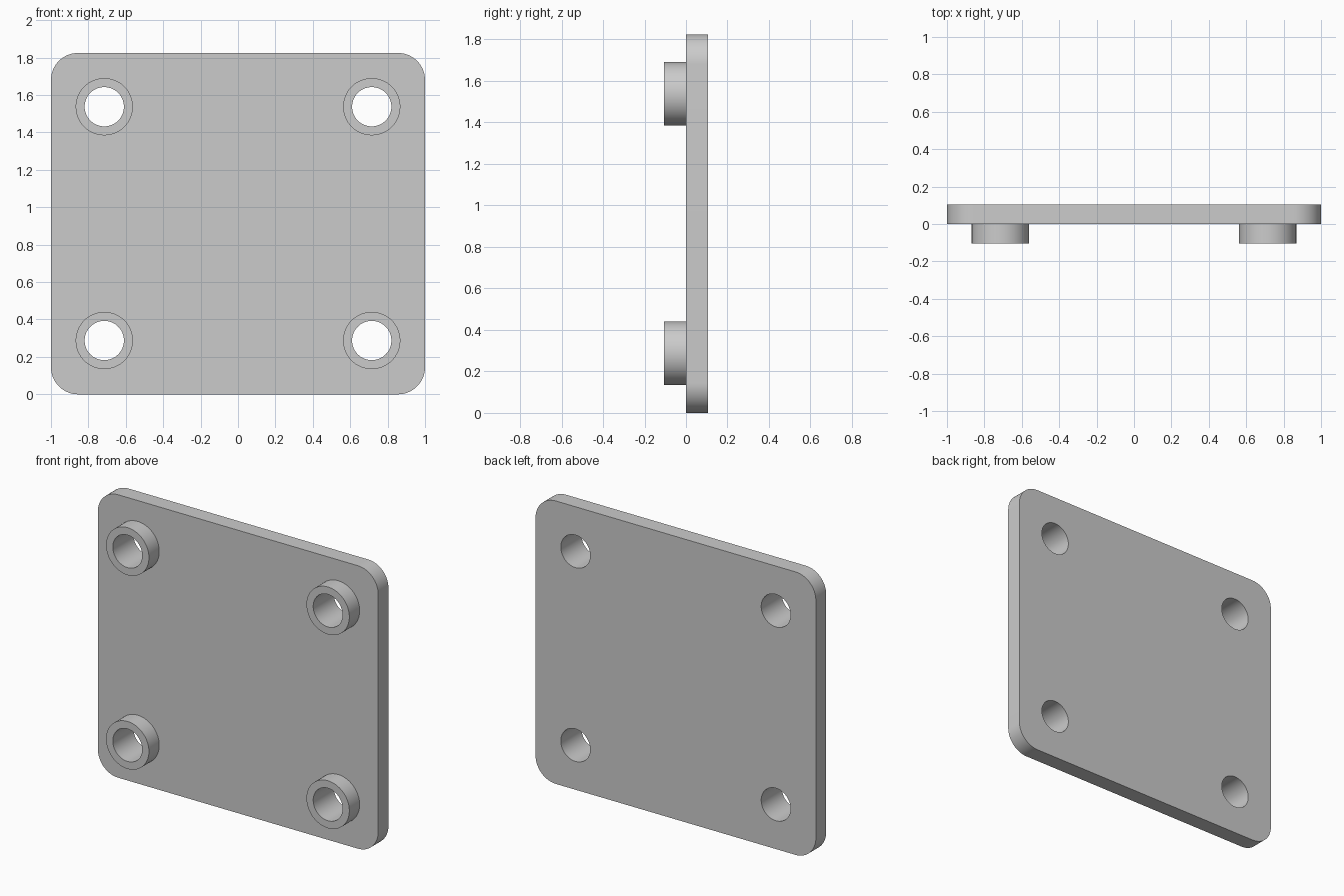
import bpy, bmesh
from math import sin, cos, pi, radians
from mathutils import Matrix

cube = bpy.data.objects.get("Cube")
if cube:
    bpy.data.objects.remove(cube, do_unlink=True)

WIDTH, HEIGHT, THICK = 2.0, 1.825, 0.105
CORNER, HOLE, BOSS = 0.145, 0.105, 0.153
HOLE_X, HOLE_Z = 0.715, 0.625      # hole offsets from the plate centre
MID_Z = HEIGHT / 2

grey = bpy.data.materials.new("grey")
grey.use_nodes = True
grey.diffuse_color = (0.6, 0.6, 0.6, 1)
grey.node_tree.nodes["Principled BSDF"].inputs["Base Color"].default_value = (0.6, 0.6, 0.6, 1)


def arc(cx, cz, r, start, end, steps):
    """Points along an arc, both ends included."""
    angles = [start + (end - start) * i / steps for i in range(steps + 1)]
    return [(cx + r * cos(a), cz + r * sin(a)) for a in angles]


def circle(cx, cz, r):
    return arc(cx, cz, r, 0, 2 * pi, 64)[:-1]


def extrude_profile(name, loops, y0, y1):
    """Fill closed x-z loops (inner loops become holes) and extrude from y0 to y1."""
    curve = bpy.data.curves.new(name + "_profile", "CURVE")
    curve.dimensions = "2D"
    curve.fill_mode = "BOTH"
    curve.extrude = (y1 - y0) / 2
    for loop in loops:
        spline = curve.splines.new("POLY")
        spline.points.add(len(loop) - 1)
        for point, (x, z) in zip(spline.points, loop):
            point.co = (x, z, 0, 1)
        spline.use_cyclic_u = True
    helper = bpy.data.objects.new(name + "_profile", curve)
    bpy.context.collection.objects.link(helper)
    bpy.context.view_layer.update()
    mesh = bpy.data.meshes.new_from_object(
        helper.evaluated_get(bpy.context.evaluated_depsgraph_get()))
    bpy.data.objects.remove(helper, do_unlink=True)
    bpy.data.curves.remove(curve)

    # Stand the profile upright and weld the caps to the walls
    bm = bmesh.new()
    bm.from_mesh(mesh)
    bm.transform(Matrix.Translation((0, (y0 + y1) / 2, 0)) @ Matrix.Rotation(pi / 2, 4, "X"))
    bmesh.ops.remove_doubles(bm, verts=bm.verts, dist=0.0001)
    bmesh.ops.recalc_face_normals(bm, faces=bm.faces)
    bm.to_mesh(mesh)
    bm.free()
    mesh.name = name
    mesh.materials.clear()
    mesh.materials.append(grey)
    obj = bpy.data.objects.new(name, mesh)
    bpy.context.collection.objects.link(obj)

    bpy.ops.object.select_all(action="DESELECT")
    obj.select_set(True)
    bpy.context.view_layer.objects.active = obj
    bpy.ops.object.shade_smooth_by_angle(angle=radians(30))
    return obj


# Rounded plate outline
outline = []
for i, (sx, sz) in enumerate([(1, 1), (-1, 1), (-1, -1), (1, -1)]):
    outline += arc(sx * (WIDTH / 2 - CORNER), MID_Z + sz * (MID_Z - CORNER),
                   CORNER, i * pi / 2, (i + 1) * pi / 2, 16)

centres = {(side, level): (sx * HOLE_X, MID_Z + sz * HOLE_Z)
           for side, sx in (("left", 1), ("right", -1))
           for level, sz in (("upper", 1), ("lower", -1))}

# Plate with four through holes
extrude_profile("plate", [outline] + [circle(*c, HOLE) for c in centres.values()], 0, THICK)

# Hollow spacer bosses on the front
for (side, level), c in centres.items():
    extrude_profile(f"{level}_{side}_boss", [circle(*c, BOSS), circle(*c, HOLE)], -THICK, 0)
